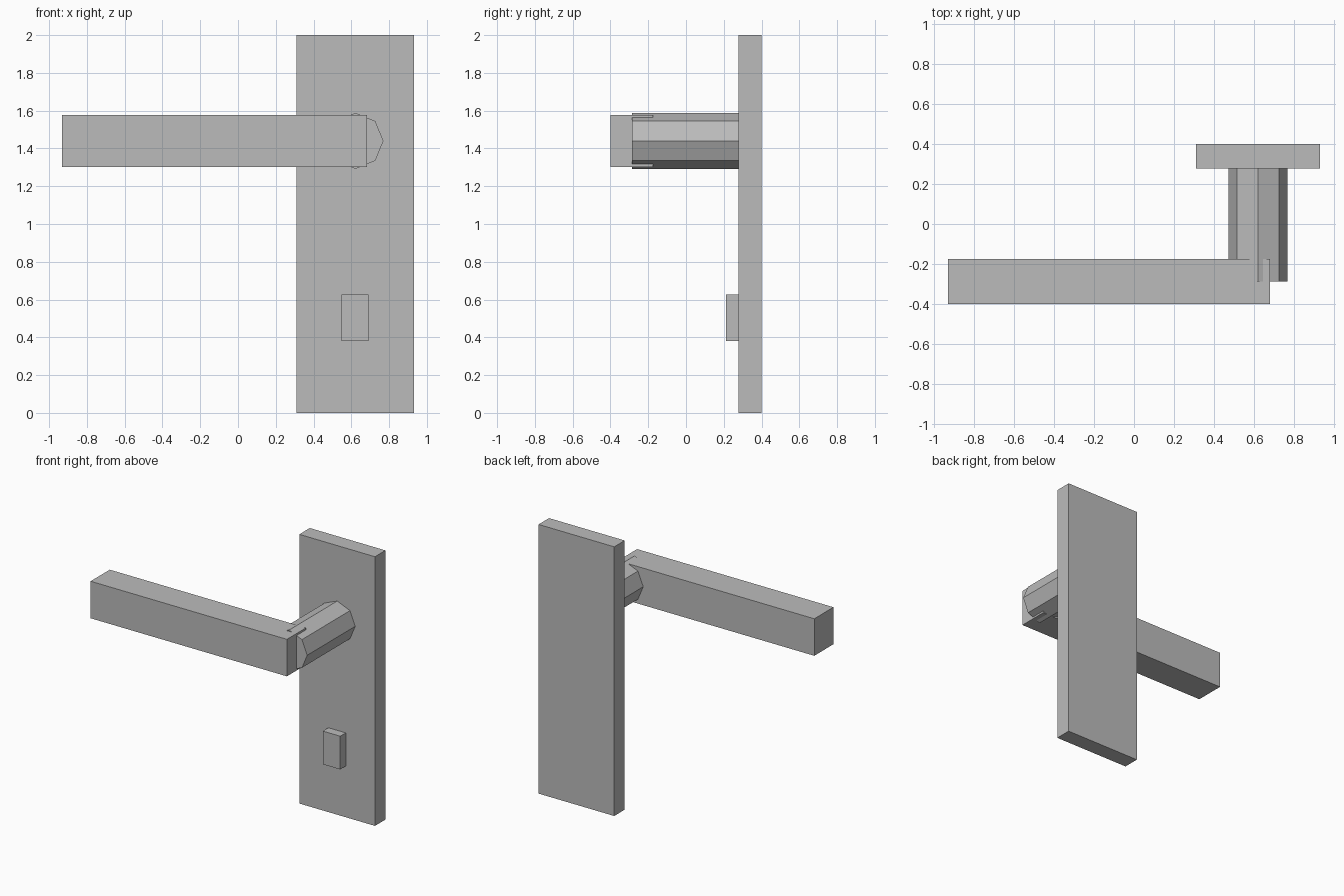
import bpy, math

if "Cube" in bpy.data.objects:
    bpy.data.objects.remove(bpy.data.objects["Cube"])

metal = bpy.data.materials.new("grey metal")
metal.diffuse_color = (0.5, 0.5, 0.5, 1)
metal.use_nodes = True
metal.node_tree.nodes["Principled BSDF"].inputs["Base Color"].default_value = metal.diffuse_color


def box(name, x, y, z):
    """Box spanning the given (min, max) ranges."""
    bpy.ops.mesh.primitive_cube_add(size=1)
    ob = bpy.context.object
    ob.name = name
    for v in ob.data.vertices:
        v.co = [(r[0] + r[1]) / 2 + c * (r[1] - r[0]) for r, c in zip((x, y, z), v.co)]
    ob.data.materials.append(metal)
    return ob


# Backplate, lever handle and lock turn
box("backplate", (0.31, 0.932), (0.277, 0.40), (0, 2))
box("lever", (-0.932, 0.682), (-0.40, -0.175), (1.303, 1.578))
box("lock_turn", (0.549, 0.692), (0.212, 0.277), (0.38, 0.627))

# Eight-sided neck joining lever to backplate, corners pointing up and sideways
y0, y1 = -0.287, 0.277
bpy.ops.mesh.primitive_cylinder_add(
    vertices=8, radius=0.148, depth=y1 - y0,
    location=(0.622, (y0 + y1) / 2, 1.44), rotation=(math.pi / 2, 0, 0))
neck = bpy.context.object
neck.name = "neck"
neck.data.materials.append(metal)
